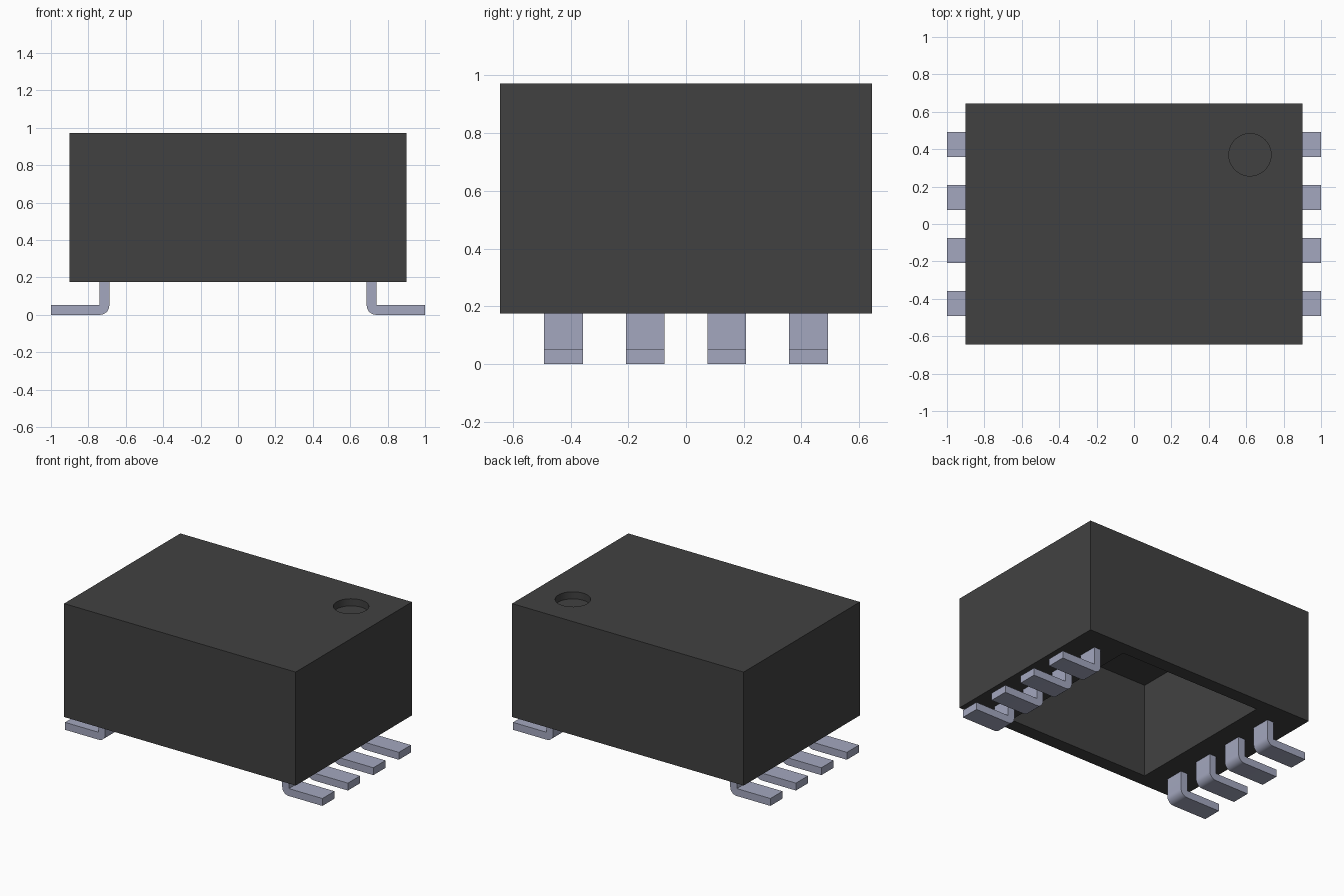
import bpy
import bmesh
from math import pi, sin, cos, radians

default_cube = bpy.data.objects.get("Cube")
if default_cube:
    bpy.data.objects.remove(default_cube, do_unlink=True)


def make_material(name, color):
    mat = bpy.data.materials.new(name)
    mat.use_nodes = True
    mat.diffuse_color = color
    mat.node_tree.nodes["Principled BSDF"].inputs["Base Color"].default_value = color
    return mat


black_plastic = make_material("black plastic", (0.053, 0.053, 0.053, 1))
tinned_metal = make_material("tinned metal", (0.37, 0.39, 0.52, 1))


def make_box(name, half_x, half_y, bottom, top):
    bpy.ops.mesh.primitive_cube_add(size=2, location=(0, 0, (bottom + top) / 2))
    box = bpy.context.object
    box.name = name
    box.scale = (half_x, half_y, (top - bottom) / 2)
    bpy.ops.object.transform_apply(location=True, rotation=False, scale=True)
    return box


def cut(target, cutter):
    bpy.context.view_layer.objects.active = target
    mod = target.modifiers.new("cut", "BOOLEAN")
    mod.operation = "DIFFERENCE"
    mod.solver = "EXACT"
    mod.object = cutter
    bpy.ops.object.modifier_apply(modifier=mod.name)
    bpy.data.objects.remove(cutter, do_unlink=True)


def smooth(obj):
    bpy.ops.object.select_all(action="DESELECT")
    obj.select_set(True)
    bpy.context.view_layer.objects.active = obj
    bpy.ops.object.shade_smooth_by_angle(angle=radians(30))


# Housing, hollow underneath, with a round marker dimple on top
BOTTOM, TOP = 0.175, 0.972
housing = make_box("housing", 0.9, 0.645, BOTTOM, TOP)
housing.data.materials.append(black_plastic)
cut(housing, make_box("cavity_cutter", 0.55, 0.55, 0, 0.835))
bpy.ops.mesh.primitive_cylinder_add(vertices=48, radius=0.113, depth=0.1,
                                    location=(0.62, 0.37, TOP))
cut(housing, bpy.context.object)
smooth(housing)


# Bent leads: an L profile with a rounded heel, extruded along y
def make_lead(name, side, y):
    inner, thick, tip, width, radius = 0.688, 0.052, 1.0, 0.134, 0.05
    profile = [(inner, BOTTOM + 0.08)]
    for i in range(9):
        angle = pi + i * pi / 16
        profile.append((inner + radius + radius * cos(angle),
                        radius + radius * sin(angle)))
    profile += [(tip, 0), (tip, thick), (inner + thick, thick),
                (inner + thick, BOTTOM + 0.08)]
    bm = bmesh.new()
    face = bm.faces.new([bm.verts.new((side * x, y - width / 2, z)) for x, z in profile])
    extruded = bmesh.ops.extrude_face_region(bm, geom=[face])["geom"]
    moved = [v for v in extruded if isinstance(v, bmesh.types.BMVert)]
    bmesh.ops.translate(bm, verts=moved, vec=(0, width, 0))
    bmesh.ops.recalc_face_normals(bm, faces=bm.faces)
    mesh = bpy.data.meshes.new(name)
    bm.to_mesh(mesh)
    bm.free()
    mesh.materials.append(tinned_metal)
    lead = bpy.data.objects.new(name, mesh)
    bpy.context.collection.objects.link(lead)
    smooth(lead)


for side, label in ((1, "left"), (-1, "right")):
    for n in range(4):
        make_lead(f"{label}_lead_{n + 1}", side, (n - 1.5) * 0.283)
